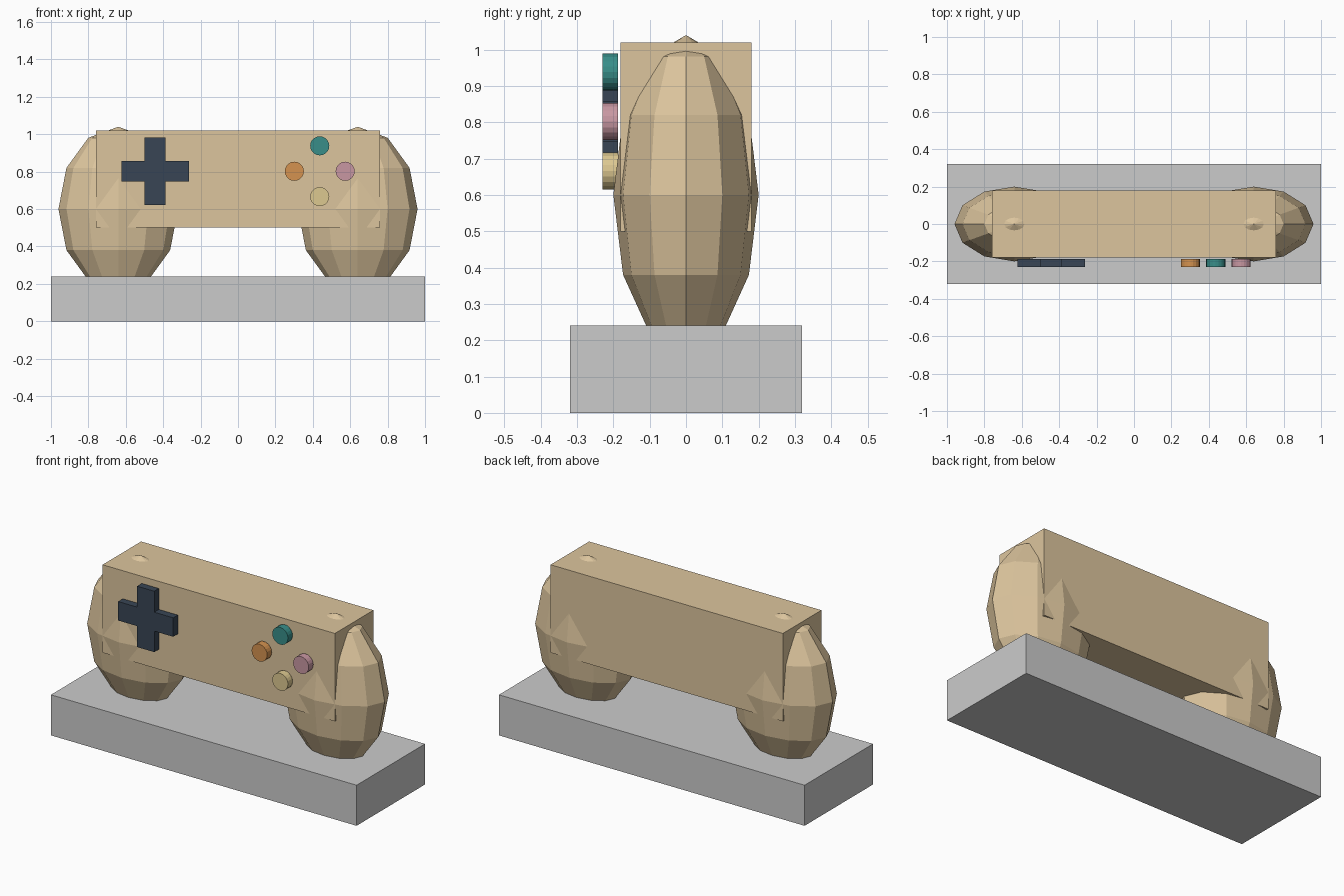
import bpy
import math

if "Cube" in bpy.data.objects:
    bpy.data.objects.remove(bpy.data.objects["Cube"])


def material(name, rgb):
    m = bpy.data.materials.new(name)
    m.diffuse_color = (*rgb, 1.0)
    m.use_nodes = True
    m.node_tree.nodes["Principled BSDF"].inputs["Base Color"].default_value = m.diffuse_color
    return m


def finish(name, mat=None):
    ob = bpy.context.object
    ob.name = name
    if mat:
        ob.data.materials.append(mat)
    return ob


def box(name, center, size, mat=None):
    bpy.ops.mesh.primitive_cube_add(size=1, location=center)
    ob = finish(name, mat)
    ob.scale = size
    return ob


tan = material("tan", (0.72, 0.56, 0.34))
navy = material("navy", (0.04, 0.06, 0.09))
FRONT, BACK = -0.23, -0.187     # depth of the raised controls

# Plinth and controller body
box("base", (0, 0, 0.12), (2, 0.64, 0.24))
box("body", (0, 0, 0.76), (1.52, 0.36, 0.52), tan)

# Faceted side grips
for side, label in ((-1, "left"), (1, "right")):
    bpy.ops.mesh.primitive_uv_sphere_add(segments=12, ring_count=6, radius=1,
                                         location=(side * 0.64, 0, 0.6))
    finish(label + "_grip", tan).scale = (0.32, 0.2, 0.44)

# Direction pad: one cross outline, extruded
a, b = 0.18, 0.056
quarter = [(a, -b), (a, b), (b, b)]
outline = []
for q in range(4):
    c, s = round(math.cos(q * math.pi / 2)), round(math.sin(q * math.pi / 2))
    outline += [(x * c - z * s, x * s + z * c) for x, z in quarter]
n = len(outline)
verts = [(x, y, z) for y in (FRONT, BACK) for x, z in outline]
faces = [tuple(range(n)), tuple(reversed(range(n, 2 * n)))]
faces += [(i, i + n, (i + 1) % n + n, (i + 1) % n) for i in range(n)]
mesh = bpy.data.meshes.new("direction_pad")
mesh.from_pydata(verts, [], faces)
mesh.materials.append(navy)
pad = bpy.data.objects.new("direction_pad", mesh)
pad.location = (-0.443, 0, 0.802)
bpy.context.collection.objects.link(pad)

# Four round buttons in a diamond
colors = [("pink", (0.58, 0.31, 0.36)), ("teal", (0.04, 0.27, 0.25)),
          ("orange", (0.66, 0.29, 0.08)), ("yellow", (0.72, 0.58, 0.28))]
for i, (label, rgb) in enumerate(colors):
    ang = i * math.pi / 2
    bpy.ops.mesh.primitive_cylinder_add(
        vertices=20, radius=0.051, depth=BACK - FRONT,
        location=(0.437 + 0.136 * math.cos(ang), (FRONT + BACK) / 2,
                  0.802 + 0.136 * math.sin(ang)),
        rotation=(math.pi / 2, 0, 0))
    finish(label + "_button", material(label, rgb))
